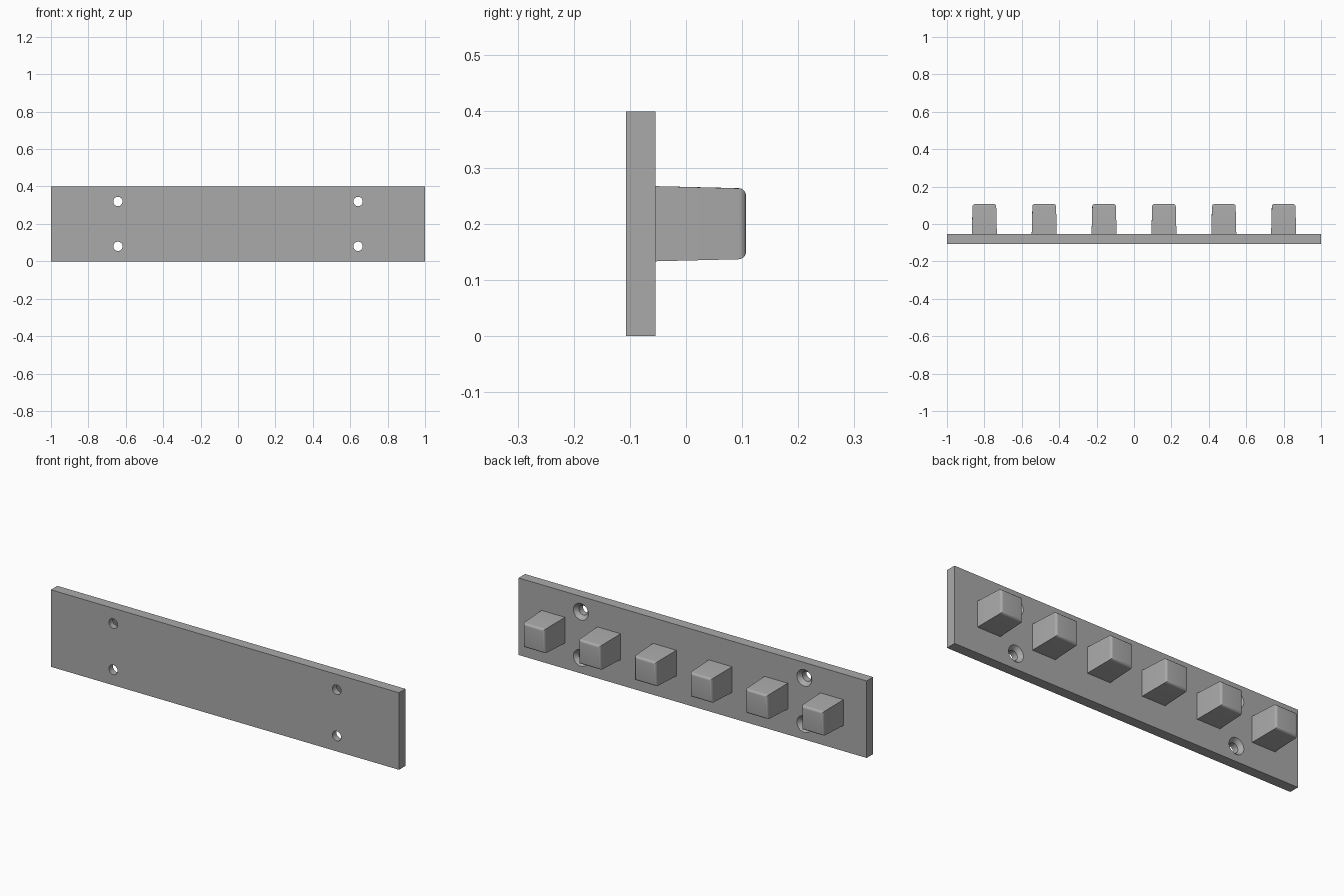
import bpy, bmesh, math
from mathutils import Matrix

default = bpy.data.objects.get("Cube")
if default:
    bpy.data.objects.remove(default, do_unlink=True)

FRONT, FACE, TIP = -0.107, -0.054, 0.107   # plate front, plate back, peg tips
HEIGHT = 0.4

grey = bpy.data.materials.new("plain grey")
grey.use_nodes = True
grey.diffuse_color = (0.4, 0.4, 0.4, 1)
grey.node_tree.nodes["Principled BSDF"].inputs["Base Color"].default_value = grey.diffuse_color


def finish(bm, name):
    """Turn a bmesh into a named grey object."""
    bmesh.ops.recalc_face_normals(bm, faces=bm.faces)
    mesh = bpy.data.meshes.new(name)
    bm.to_mesh(mesh)
    bm.free()
    mesh.materials.append(grey)
    obj = bpy.data.objects.new(name, mesh)
    bpy.context.collection.objects.link(obj)
    return obj


def activate(obj):
    bpy.ops.object.select_all(action='DESELECT')
    obj.select_set(True)
    bpy.context.view_layer.objects.active = obj


def smooth(obj):
    activate(obj)
    bpy.ops.object.shade_smooth_by_angle(angle=math.radians(35))


def countersink_cutter(x, z, sides=32):
    """Straight screw hole that flares towards the back of the plate."""
    bm = bmesh.new()
    rings = []
    for r, y in ((0.025, FRONT - 0.02), (0.025, FACE - 0.02),
                 (0.043, FACE), (0.043, FACE + 0.02)):
        rings.append([bm.verts.new((x + r * math.cos(a), y, z + r * math.sin(a)))
                      for a in (math.tau * i / sides for i in range(sides))])
    for low, high in zip(rings, rings[1:]):
        for i in range(sides):
            j = (i + 1) % sides
            bm.faces.new((low[i], low[j], high[j], high[i]))
    bm.faces.new(rings[0])
    bm.faces.new(rings[-1])
    return finish(bm, "screw_hole_cutter")


def peg(x, name):
    """Slightly tapered square peg with a rounded tip."""
    bm = bmesh.new()
    bmesh.ops.create_cube(bm, size=1)
    for v in bm.verts:
        at_tip = v.co.y > 0
        half = 0.063 if at_tip else 0.067
        v.co.x = x + math.copysign(half, v.co.x)
        v.co.z = HEIGHT / 2 + math.copysign(half, v.co.z)
        v.co.y = TIP if at_tip else FACE - 0.002
    rim = [e for e in bm.edges if all(v.co.y == e.verts[0].co.y and v.co.y > 0 for v in e.verts)]
    bmesh.ops.bevel(bm, geom=rim, offset=0.013, segments=5, profile=0.5, affect='EDGES')
    smooth(finish(bm, name))


# Backing plate with four screw holes
bm = bmesh.new()
bmesh.ops.create_cube(bm, size=1, matrix=Matrix.Translation((0, (FRONT + FACE) / 2, HEIGHT / 2))
                      @ Matrix.Diagonal((2, FACE - FRONT, HEIGHT, 1)))
plate = finish(bm, "backing_plate")
for x in (-0.642, 0.642):
    for z in (0.08, 0.32):
        cutter = countersink_cutter(x, z)
        cut = plate.modifiers.new("screw hole", 'BOOLEAN')
        cut.operation, cut.solver, cut.object = 'DIFFERENCE', 'EXACT', cutter
        activate(plate)
        bpy.ops.object.modifier_apply(modifier=cut.name)
        bpy.data.objects.remove(cutter, do_unlink=True)
smooth(plate)

# Row of six pegs
for i in range(6):
    peg(-0.8 + 0.32 * i, f"peg_{i + 1}")
